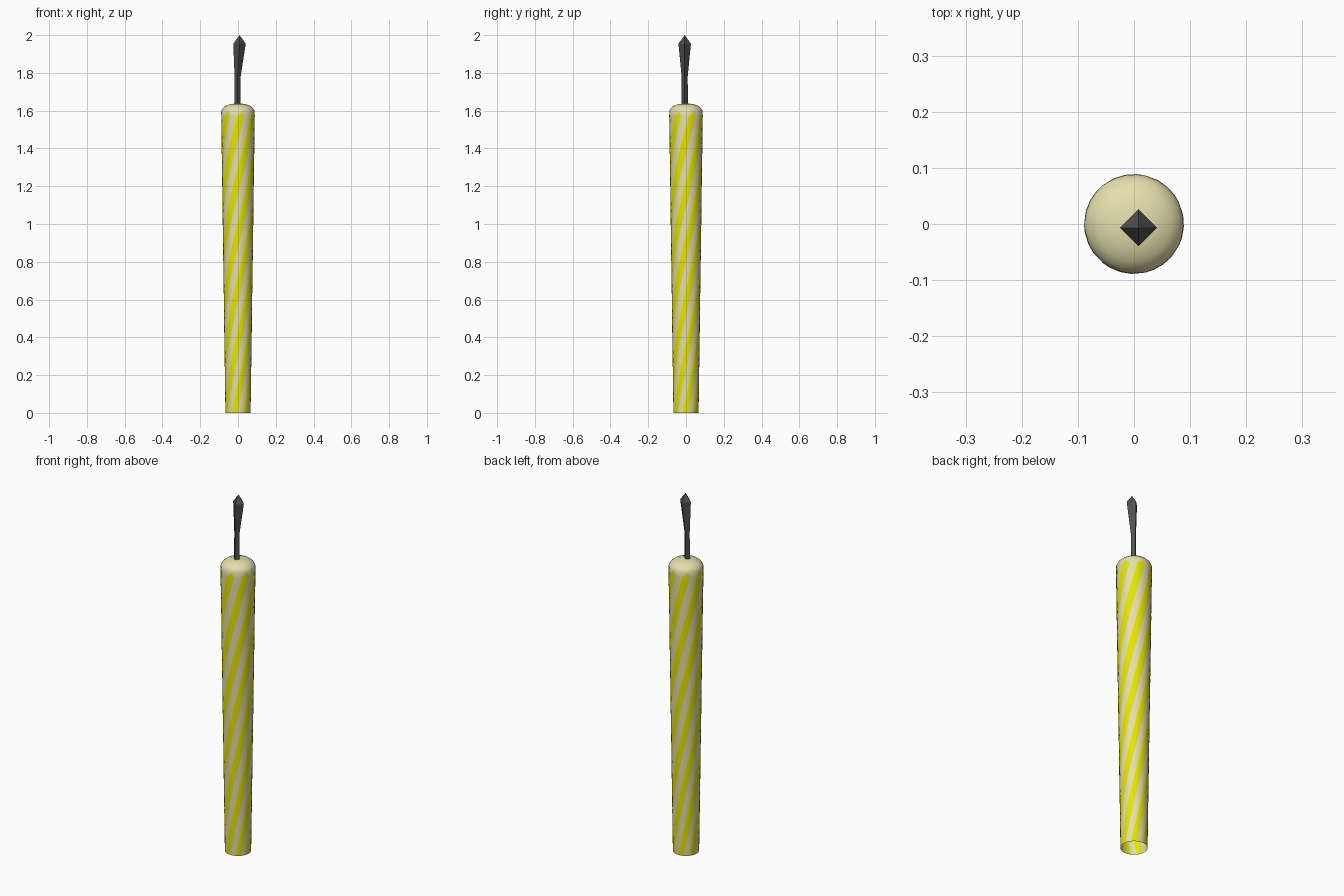
import bpy, bmesh, math

if "Cube" in bpy.data.objects:
    bpy.data.objects.remove(bpy.data.objects["Cube"])


def material(name, rgb):
    m = bpy.data.materials.new(name)
    m.diffuse_color = (*rgb, 1)
    m.use_nodes = True
    m.node_tree.nodes["Principled BSDF"].inputs["Base Color"].default_value = m.diffuse_color
    return m


cream = material("cream wax", (0.78, 0.73, 0.41))
yellow = material("yellow stripe", (0.78, 0.78, 0.0))
grey = material("dark wick", (0.08, 0.08, 0.08))


def add_object(name, bm, mats):
    bmesh.ops.recalc_face_normals(bm, faces=bm.faces)
    mesh = bpy.data.meshes.new(name)
    bm.to_mesh(mesh)
    bm.free()
    for m in mats:
        mesh.materials.append(m)
    ob = bpy.data.objects.new(name, mesh)
    bpy.context.collection.objects.link(ob)
    return ob


def bridge(bm, a, b):
    n = len(a)
    return [bm.faces.new((a[i], a[(i + 1) % n], b[(i + 1) % n], b[i])) for i in range(n)]


# Candle: tapered, twisted tube with an open bottom and a domed top
STRIPES, SIDES, STEPS = 7, 28, 36
STRIPE_TOP = 1.57
TWIST = math.radians(282)
START = math.radians(-80 - 180 / STRIPES / 2) - TWIST

bm = bmesh.new()
rings = []
for k in range(STEPS + 1):
    t = k / STEPS
    r = 0.067 + 0.022 * t
    ring = []
    for i in range(SIDES):
        # the middle of each stripe rises to give it a pointed-round end
        lift = 0.022 if k == STEPS and i % 4 == 1 else 0
        a = START + TWIST * (t + lift / STRIPE_TOP) + math.tau * i / SIDES
        ring.append(bm.verts.new((r * math.cos(a), r * math.sin(a), STRIPE_TOP * t + lift)))
    rings.append(ring)
for lo, hi in zip(rings, rings[1:]):
    for i, f in enumerate(bridge(bm, lo, hi)):
        f.material_index = 1 if i % 4 < 2 else 0

# Dome
prev = rings[-1]
for r, z in [(0.088, 1.599), (0.081, 1.612), (0.066, 1.625), (0.04, 1.635)]:
    ring = []
    for i in range(SIDES):
        a = START + TWIST + math.tau * i / SIDES
        ring.append(bm.verts.new((r * math.cos(a), r * math.sin(a), z)))
    bridge(bm, prev, ring)
    prev = ring
tip = bm.verts.new((0, 0, 1.639))
for i in range(SIDES):
    bm.faces.new((prev[i], prev[(i + 1) % SIDES], tip))
candle = add_object("candle", bm, [cream, yellow])
for p in candle.data.polygons:
    p.use_smooth = True

# Wick: four-sided stem flaring to a pointed tip
bm = bmesh.new()
prev = None
for x, r, z in [(-0.003, 0.017, 1.62), (-0.002, 0.016, 1.78), (0.008, 0.033, 1.955)]:
    ring = [bm.verts.new((x + r * math.cos(i * math.pi / 2),
                          -0.007 + r * math.sin(i * math.pi / 2), z)) for i in range(4)]
    if prev:
        bridge(bm, prev, ring)
    else:
        bm.faces.new(ring)
    prev = ring
tip = bm.verts.new((0.008, -0.007, 2.0))
for i in range(4):
    bm.faces.new((prev[i], prev[(i + 1) % 4], tip))
add_object("wick", bm, [grey])
